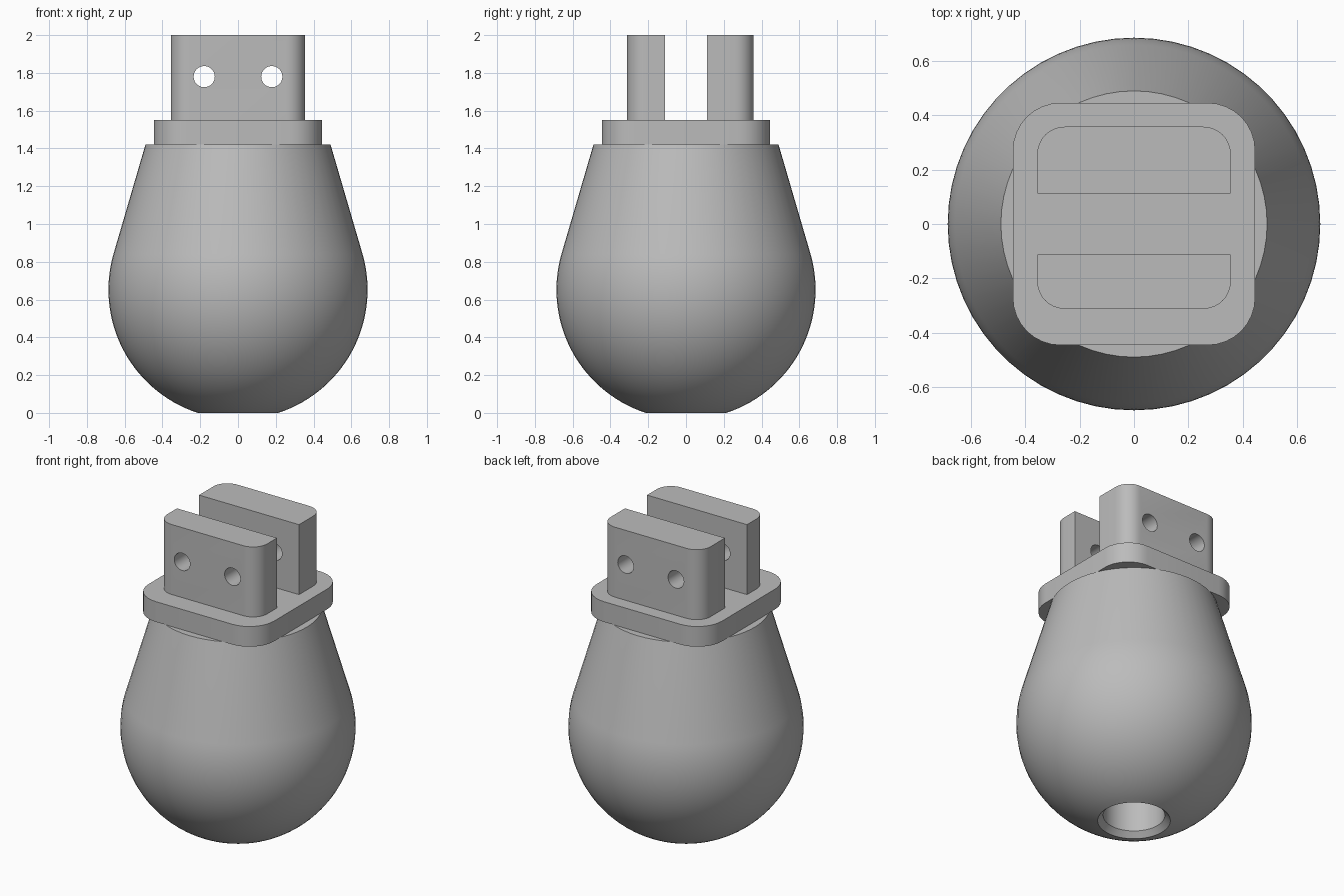
import bpy, bmesh
from math import sin, cos, pi, radians

cube = bpy.data.objects.get("Cube")
if cube:
    bpy.data.objects.remove(cube, do_unlink=True)

grey = bpy.data.materials.new("plain grey")
grey.use_nodes = True
grey.diffuse_color = (0.5, 0.5, 0.5, 1)
grey.node_tree.nodes["Principled BSDF"].inputs["Base Color"].default_value = (0.5, 0.5, 0.5, 1)


def make_object(name, bm):
    bmesh.ops.recalc_face_normals(bm, faces=bm.faces)
    mesh = bpy.data.meshes.new(name)
    bm.to_mesh(mesh)
    bm.free()
    mesh.materials.append(grey)
    obj = bpy.data.objects.new(name, mesh)
    bpy.context.collection.objects.link(obj)
    return obj


def activate(obj):
    bpy.ops.object.select_all(action='DESELECT')
    obj.select_set(True)
    bpy.context.view_layer.objects.active = obj


def smooth(obj):
    activate(obj)
    bpy.ops.object.shade_smooth_by_angle(angle=radians(30))


def lathe(name, profile, steps):
    """Spin a closed-on-axis (radius, z) profile around z."""
    bm = bmesh.new()
    verts = [bm.verts.new((r, 0, z)) for r, z in profile]
    edges = [bm.edges.new(pair) for pair in zip(verts, verts[1:])]
    bmesh.ops.spin(bm, geom=verts + edges, cent=(0, 0, 0), axis=(0, 0, 1),
                   angle=2 * pi, steps=steps, use_merge=True)
    bmesh.ops.remove_doubles(bm, verts=bm.verts, dist=0.0001)
    return make_object(name, bm)


def rounded_slab(name, x, y0, y1, z0, z1, r_front, r_back, steps=8):
    """Vertical block whose front and back corners have their own radius."""
    outline = []
    for cx, cy, start, r in ((x, y1, 0, r_back), (-x, y1, 90, r_back),
                             (-x, y0, 180, r_front), (x, y0, 270, r_front)):
        ox = cx - r if cx > 0 else cx + r
        oy = cy - r if cy == y1 else cy + r
        for i in range(steps + 1 if r else 1):
            a = radians(start + 90 * i / steps)
            outline.append((ox + r * cos(a), oy + r * sin(a)))
    bm = bmesh.new()
    base = bm.faces.new([bm.verts.new((px, py, z0)) for px, py in outline])
    top = bmesh.ops.extrude_face_region(bm, geom=[base])["geom"]
    bmesh.ops.translate(bm, vec=(0, 0, z1 - z0),
                        verts=[v for v in top if isinstance(v, bmesh.types.BMVert)])
    return make_object(name, bm)


# Bulb body: countersunk blind hole, sphere, then a tangent cone to the neck
radius, centre, bore = 0.686, 0.652, 0.18
profile = [(0, 0.6), (bore, 0.6), (bore, 0.034)]
first, last, count = -72, 16, 30
for i in range(count + 1):
    a = radians(first + (last - first) * i / count)
    profile.append((radius * cos(a), max(0, centre + radius * sin(a))))
profile += [(0.49, 1.42), (0, 1.42)]
smooth(lathe("bulb_body", profile, 60))

# Square flange on the neck
smooth(rounded_slab("flange", 0.446, -0.446, 0.446, 1.42, 1.55, 0.175, 0.175))

# Two clevis lugs, each drilled with a pair of pin holes
front = rounded_slab("front_lug", 0.356, -0.312, -0.112, 1.55, 2, 0.1, 0)
back = rounded_slab("back_lug", 0.356, 0.112, 0.358, 1.55, 2, 0, 0.1)
for lug in (front, back):
    for x in (-0.179, 0.179):
        bpy.ops.mesh.primitive_cylinder_add(vertices=32, radius=0.056, depth=2,
                                            location=(x, 0, 1.78), rotation=(pi / 2, 0, 0))
        cutter = bpy.context.object
        cutter.hide_render = True
        activate(lug)
        mod = lug.modifiers.new("pin hole", 'BOOLEAN')
        mod.operation = 'DIFFERENCE'
        mod.solver = 'EXACT'
        mod.object = cutter
        bpy.ops.object.modifier_apply(modifier=mod.name)
        bpy.data.objects.remove(cutter, do_unlink=True)
    smooth(lug)
